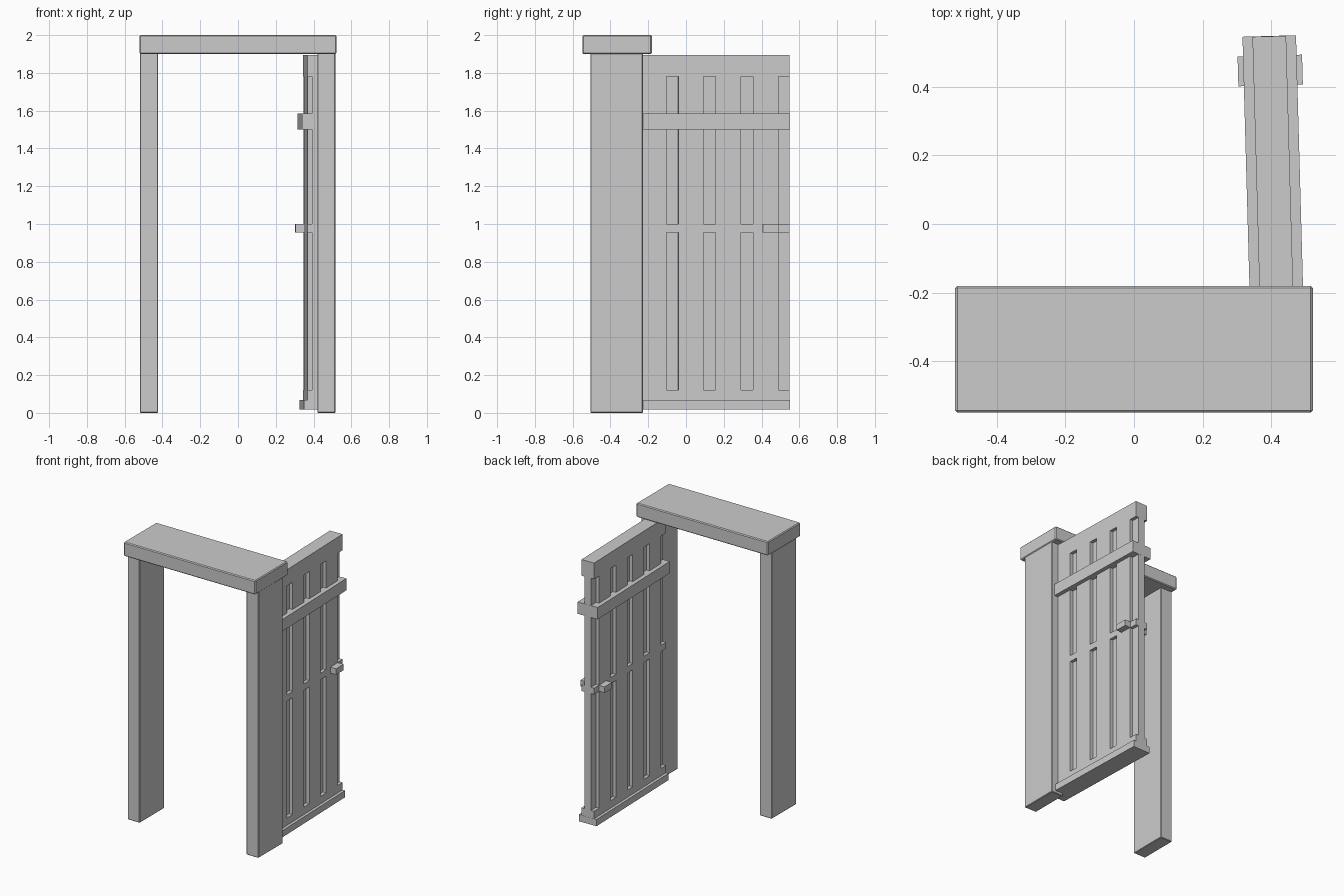
import bpy, bmesh, math
from mathutils import Matrix, Vector

if "Cube" in bpy.data.objects:
    bpy.data.objects.remove(bpy.data.objects["Cube"])


def make_boxes(name, boxes, bevel=0.0):
    """One object from boxes given as (x0, x1, y0, y1, z0, z1)."""
    bm = bmesh.new()
    for x0, x1, y0, y1, z0, z1 in boxes:
        size = Vector((x1 - x0, y1 - y0, z1 - z0))
        mid = Vector((x0 + x1, y0 + y1, z0 + z1)) / 2
        bmesh.ops.create_cube(bm, size=1, matrix=Matrix.Translation(mid) @ Matrix.Diagonal(size).to_4x4())
    if bevel:
        bmesh.ops.bevel(bm, geom=bm.edges[:], offset=bevel, segments=1, affect='EDGES')
    me = bpy.data.meshes.new(name)
    bm.to_mesh(me)
    bm.free()
    ob = bpy.data.objects.new(name, me)
    bpy.context.collection.objects.link(ob)
    return ob


# Door frame
for side, x in (("left", -0.471), ("right", 0.468)):
    make_boxes(side + "_post", [(x - 0.048, x + 0.048, -0.506, -0.228, 0, 1.905)], 0.004)
make_boxes("lintel", [(-0.521, 0.521, -0.549, -0.181, 1.9, 2.0)], 0.006)

# Open door leaf, built along local y around its own centre
W = 0.423
slab = make_boxes("door_panel", [(-0.049, 0.049, -W, W, 0.02, 1.895)])

# Grooves on both faces; the outer ones run off the door edges
grooves = []
for k in range(-2, 3):
    y = k * 0.198
    y0, y1 = y - 0.032, y + 0.032
    if k == -2:
        y0 = -W - 0.02
    if k == 2:
        y1 = W + 0.02
    for z0, z1 in ((0.12, 0.955), (1.0, 1.78)):
        grooves += [(-0.1, -0.025, y0, y1, z0, z1), (0.025, 0.1, y0, y1, z0, z1)]
cutter = make_boxes("groove_cutter", grooves)
cutter.hide_render = True
mod = slab.modifiers.new("grooves", 'BOOLEAN')
mod.operation = 'DIFFERENCE'
mod.solver = 'EXACT'
mod.object = cutter
bpy.context.view_layer.objects.active = slab
bpy.ops.object.modifier_apply(modifier=mod.name)
bpy.data.objects.remove(cutter)

# Cross rail, kick bar and handle reach through to both faces
rail = make_boxes("cross_rail", [(-0.078, 0.078, -W - 0.001, W + 0.001, 1.5, 1.585)])
kick = make_boxes("kick_bar", [(-0.069, 0.069, -W - 0.001, W + 0.001, 0.019, 0.067)])
handle = make_boxes("handle", [(-0.094, 0.094, 0.28, 0.367, 0.956, 0.999)])

# Swing the leaf open
for ob in (slab, rail, kick, handle):
    ob.location = (0.406, 0.124, 0)
    ob.rotation_euler.z = math.radians(1.6)
